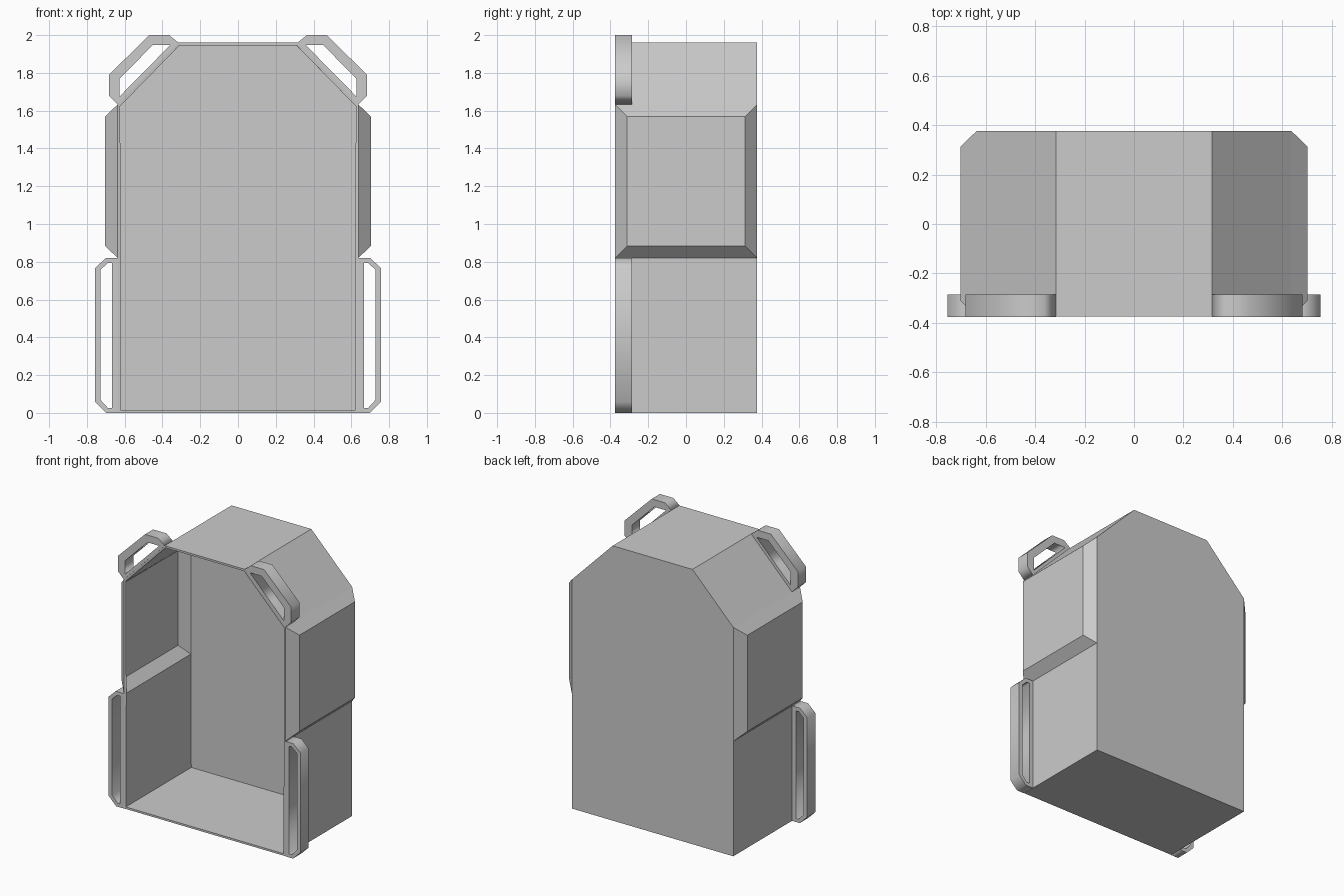
import bpy, bmesh, math

if "Cube" in bpy.data.objects:
    bpy.data.objects.remove(bpy.data.objects["Cube"])

FRONT, BACK = -0.375, 0.377


def select_only(ob):
    bpy.ops.object.select_all(action='DESELECT')
    ob.select_set(True)
    bpy.context.view_layer.objects.active = ob


# Open-fronted shell: extruded outline with a raised pocket on each side
half = [(0.637, 0), (0.637, 0.82), (0.637, 1.633), (0.315, 1.96)]
outline = half + [(-x, z) for x, z in reversed(half)]
bm = bmesh.new()
front = [bm.verts.new((x, FRONT, z)) for x, z in outline]
back = [bm.verts.new((x, BACK, z)) for x, z in outline]
n = len(outline)
sides = [bm.faces.new((front[i], back[i], back[(i + 1) % n], front[(i + 1) % n]))
         for i in range(n)]
bm.faces.new(back)
bmesh.ops.recalc_face_normals(bm, faces=bm.faces[:])
if sides[0].normal.x < 0:
    bmesh.ops.reverse_faces(bm, faces=bm.faces[:])
for face in (sides[1], sides[5]):
    sign = 1 if face.calc_center_median().x > 0 else -1
    bmesh.ops.inset_individual(bm, faces=[face], thickness=0.09)
    for v in face.verts:
        v.co.x = sign * 0.703
bm.normal_update()
mesh = bpy.data.meshes.new("pack_shell")
bm.to_mesh(mesh)
bm.free()
shell = bpy.data.objects.new("pack_shell", mesh)
bpy.context.collection.objects.link(shell)
mod = shell.modifiers.new("wall", 'SOLIDIFY')
mod.thickness = 0.014
mod.offset = -1
mod.use_even_offset = True
select_only(shell)
bpy.ops.object.modifier_apply(modifier=mod.name)


# Flat loops: outer and hole outlines in the front plane, extruded in depth
def loop_handle(name, outer, hole, sign):
    curve = bpy.data.curves.new(name, 'CURVE')
    curve.dimensions = '2D'
    curve.fill_mode = 'BOTH'
    curve.extrude = 0.046
    for pts in (outer, hole):
        sp = curve.splines.new('POLY')
        sp.points.add(len(pts) - 1)
        for p, (x, z) in zip(sp.points, pts):
            p.co = (sign * x, z, 0, 1)
        sp.use_cyclic_u = True
    ob = bpy.data.objects.new(name, curve)
    bpy.context.collection.objects.link(ob)
    ob.rotation_euler = (math.pi / 2, 0, 0)
    ob.location.y = -0.331
    select_only(ob)
    bpy.ops.object.convert(target='MESH')


side_outer = [(0.637, 0), (0.698, 0), (0.756, 0.058), (0.756, 0.767), (0.70, 0.82), (0.637, 0.82)]
side_hole = [(0.667, 0.025), (0.688, 0.025), (0.729, 0.07), (0.729, 0.757), (0.69, 0.793), (0.667, 0.793)]
top_outer = [(0.637, 1.633), (0.683, 1.68), (0.683, 1.79), (0.47, 2.0), (0.365, 2.0), (0.315, 1.96)]
top_hole = [(0.627, 1.675), (0.627, 1.77), (0.45, 1.948), (0.358, 1.948)]
for side, sign in (("right", 1), ("left", -1)):
    loop_handle("side_loop_" + side, side_outer, side_hole, sign)
    loop_handle("top_loop_" + side, top_outer, top_hole, sign)
